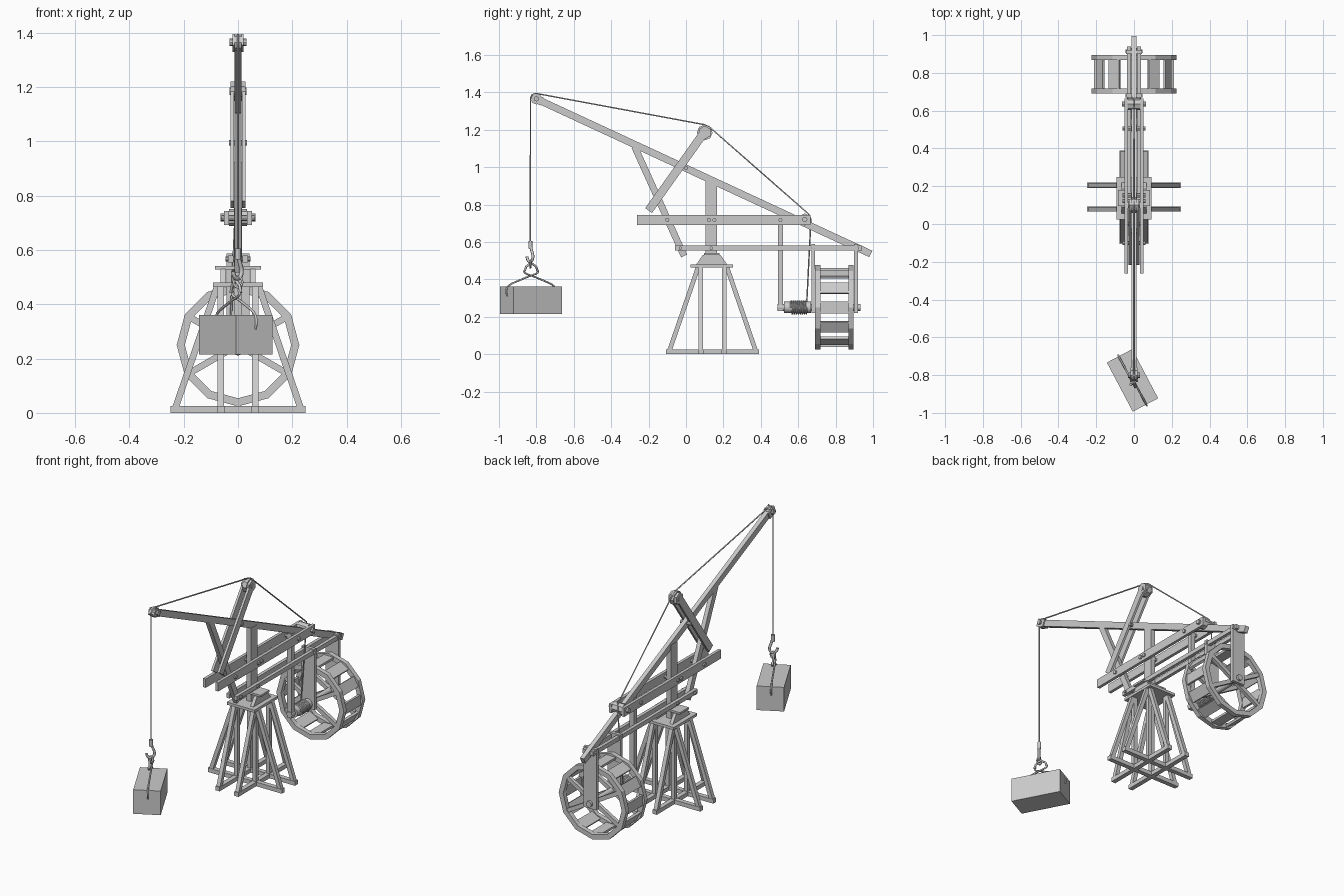
import bpy, bmesh, math
from mathutils import Vector, Matrix

if "Cube" in bpy.data.objects:
    bpy.data.objects.remove(bpy.data.objects["Cube"])

grey = bpy.data.materials.new("plain_grey")
grey.use_nodes = True
grey.diffuse_color = (0.6, 0.6, 0.6, 1)
grey.node_tree.nodes["Principled BSDF"].inputs["Base Color"].default_value = (0.6, 0.6, 0.6, 1)


def finish(name, bm, smooth=False):
    bmesh.ops.recalc_face_normals(bm, faces=bm.faces)
    mesh = bpy.data.meshes.new(name)
    bm.to_mesh(mesh)
    bm.free()
    mesh.materials.append(grey)
    obj = bpy.data.objects.new(name, mesh)
    bpy.context.collection.objects.link(obj)
    if smooth:
        for poly in mesh.polygons:
            poly.use_smooth = len(poly.vertices) == 4
    return obj


def beam(name, p, q, wide, deep):
    """Square timber from p to q; wide is across x (or y for sideways timbers)."""
    p, q = Vector(p), Vector(q)
    d = (q - p).normalized()
    side = Vector((0, 1, 0)) if abs(d.x) > 0.05 else Vector((1, 0, 0))
    up = d.cross(side)
    rot = Matrix((side, up, d)).transposed().to_4x4()
    bm = bmesh.new()
    bmesh.ops.create_cube(bm, size=1)
    bmesh.ops.scale(bm, vec=(wide, deep, (q - p).length), verts=bm.verts)
    bmesh.ops.transform(bm, matrix=Matrix.Translation((p + q) / 2) @ rot, verts=bm.verts)
    return finish(name, bm)


def cylinder(name, p, q, r, sides=12, smooth=True):
    p, q = Vector(p), Vector(q)
    rot = (q - p).to_track_quat('Z', 'Y').to_matrix().to_4x4()
    bm = bmesh.new()
    bmesh.ops.create_cone(bm, cap_ends=True, segments=sides, radius1=r, radius2=r, depth=(q - p).length)
    bmesh.ops.transform(bm, matrix=Matrix.Translation((p + q) / 2) @ rot, verts=bm.verts)
    return finish(name, bm, smooth)


def cross_pin(name, y, z, half, r, sides=8):
    return cylinder(name, (-half, y, z), (half, y, z), r, sides, sides > 8)


def cord(name, points, r, curved=False, closed=False):
    data = bpy.data.curves.new(name, 'CURVE')
    data.dimensions = '3D'
    data.bevel_depth = r
    data.bevel_resolution = 1
    data.use_fill_caps = True
    data.resolution_u = 4
    spline = data.splines.new('NURBS' if curved else 'POLY')
    spline.points.add(len(points) - 1)
    for point, co in zip(spline.points, points):
        point.co = (*co, 1)
    spline.use_endpoint_u = not closed
    spline.use_cyclic_u = closed
    data.materials.append(grey)
    obj = bpy.data.objects.new(name, data)
    bpy.context.collection.objects.link(obj)
    return obj


def extrude_x(name, profile, x0, x1):
    """Prism with a y,z profile between two x positions."""
    bm = bmesh.new()
    face = bm.faces.new([bm.verts.new((x0, y, z)) for y, z in profile])
    out = bmesh.ops.extrude_face_region(bm, geom=[face])
    verts = [v for v in out["geom"] if isinstance(v, bmesh.types.BMVert)]
    bmesh.ops.translate(bm, vec=(x1 - x0, 0, 0), verts=verts)
    return finish(name, bm)


# Base: crossed sills, upright posts and leaning legs
CY, OFF = 0.142, 0.063
for s in (-1, 1):
    beam("sill_across", (-0.248, CY + s * OFF, 0.0125), (0.248, CY + s * OFF, 0.0125), 0.028, 0.025)
    beam("sill_along", (s * OFF, CY - 0.248, 0.0125), (s * OFF, CY + 0.248, 0.0125), 0.028, 0.025)
    for t in (-1, 1):
        beam("base_post", (s * OFF, CY + t * OFF, 0.02), (s * OFF, CY + t * OFF, 0.465), 0.024, 0.024)
        beam("leg_along", (s * OFF, CY + t * 0.23, 0.02), (s * OFF, CY + t * 0.076, 0.468), 0.024, 0.024)
        beam("leg_across", (t * 0.23, CY + s * OFF, 0.02), (t * 0.076, CY + s * OFF, 0.468), 0.024, 0.024)

# Turning platform
beam("platform", (0, 0.025, 0.472), (0, 0.25, 0.472), 0.185, 0.016)
for s in (-1, 1):
    extrude_x("platform_cheek", [(0.055, 0.48), (0.22, 0.48), (0.185, 0.53), (0.09, 0.53)], s * 0.045, s * 0.065)
beam("platform_cap", (0, 0.095, 0.535), (0, 0.18, 0.535), 0.17, 0.012)

# Mast, jib and braces
beam("mast", (0, 0.135, 0.475), (0, 0.135, 0.925), 0.03, 0.062)
beam("jib", (0, -0.805, 1.367), (0, 0.988, 0.536), 0.026, 0.038)
beam("front_brace", (0, -0.275, 1.11), (0, -0.01, 0.525), 0.026, 0.036)
for s in (-1, 1):
    beam("raised_strut", (s * 0.021, 0.1, 1.19), (s * 0.021, -0.2, 0.768), 0.014, 0.045)
    beam("upper_rail", (s * 0.042, -0.262, 0.718), (s * 0.042, 0.665, 0.718), 0.018, 0.053)
    beam("lower_rail", (s * 0.026, -0.06, 0.567), (s * 0.026, 0.94, 0.567), 0.02, 0.026)

# Bolts through the timbers
for y in (-0.1, 0.122, 0.152, 0.505):
    cross_pin("upper_bolt", y, 0.718, 0.06, 0.011)
for y in (-0.03, 0.135, 0.68, 0.915):
    cross_pin("lower_bolt", y, 0.567, 0.046, 0.009)
cross_pin("strut_bolt", 0.0, 0.995, 0.034, 0.01)

# Rope pulleys at the tip, the strut top and the rear
for label, y, z, r, half in (("tip", -0.8, 1.365, 0.03, 0.013), ("strut", 0.1, 1.185, 0.042, 0.013),
                             ("rear", 0.635, 0.72, 0.032, 0.034)):
    cross_pin(label + "_pulley", y, z, half, r, 8)
    cross_pin(label + "_pulley_pin", y, z, half + (0.03 if label == "rear" else 0.018), 0.014, 8)
for s in (-1, 1):
    cross_pin("strut_head", 0.1, 1.185, 0.027, 0.036, 6)
    beam("tip_cheek", (s * 0.016, -0.825, 1.376), (s * 0.016, -0.77, 1.351), 0.007, 0.045)

# Hangers, axle and winding drum
AZ = 0.25
beam("front_hanger", (0, 0.505, 0.23), (0, 0.505, 0.74), 0.03, 0.027)
beam("middle_hanger", (0, 0.68, 0.22), (0, 0.68, 0.588), 0.085, 0.02)
beam("rear_hanger", (0, 0.909, 0.22), (0, 0.909, 0.588), 0.085, 0.02)
cylinder("axle", (0, 0.49, AZ), (0, 0.932, AZ), 0.018)
cylinder("drum", (0, 0.525, AZ), (0, 0.668, AZ), 0.031)
coil = []
for i in range(97):
    a = i * math.tau / 12
    coil.append((0.034 * math.cos(a), 0.56 + 0.0009 * i, AZ + 0.034 * math.sin(a)))
cord("drum_coil", coil, 0.0045)

# Treadwheel: two twelve-sided rims, crossed spokes and tread boards
for y in (0.704, 0.882):
    bm = bmesh.new()
    rings = []
    for r, dy in ((0.226, -0.014), (0.226, 0.014), (0.196, 0.014), (0.196, -0.014)):
        rings.append([bm.verts.new((r * math.cos(k * math.tau / 12), y + dy,
                                    AZ + r * math.sin(k * math.tau / 12))) for k in range(12)])
    for j in range(4):
        a, b = rings[j], rings[(j + 1) % 4]
        for k in range(12):
            n = (k + 1) % 12
            bm.faces.new((a[k], a[n], b[n], b[k]))
    finish("wheel_rim", bm)
    for angle in (30, 150):
        c, s = (0.2 * f(math.radians(angle)) for f in (math.cos, math.sin))
        beam("wheel_spoke", (-c, y, AZ - s), (c, y, AZ + s), 0.022, 0.024)
for k in range(12):
    bm = bmesh.new()
    bmesh.ops.create_cube(bm, size=1)
    bmesh.ops.scale(bm, vec=(0.014, 0.18, 0.064), verts=bm.verts)
    bmesh.ops.translate(bm, vec=(0.205, 0, 0), verts=bm.verts)
    turn = Matrix.Rotation(k * math.tau / 12, 4, 'Y')
    bmesh.ops.transform(bm, matrix=Matrix.Translation((0, 0.793, AZ)) @ turn, verts=bm.verts)
    finish("tread_board", bm)

# Hoisting rope
LY = -0.832
cord("hoist_rope", [(0, LY, 0.58), (0, LY, 1.37), (0, -0.822, 1.388), (0, -0.8, 1.394),
                    (0, 0.095, 1.228), (0, 0.125, 1.215), (0, 0.655, 0.75),
                    (-0.01, 0.668, 0.72), (-0.03, 0.645, AZ + 0.015)], 0.004)

# Crate turned on its rope
turn = Matrix.Translation((-0.008, -0.828, 0.288)) @ Matrix.Rotation(math.radians(-62.2), 4, 'Z')
bm = bmesh.new()
bmesh.ops.create_cube(bm, size=1)
bmesh.ops.scale(bm, vec=(0.294, 0.152, 0.146), verts=bm.verts)
bmesh.ops.transform(bm, matrix=turn, verts=bm.verts)
finish("crate", bm)

# Lifting tongs, links and hook
for s in (-1, 1):
    path = [(-0.03, 0.165), (-0.05, 0.152), (-0.02, 0.138), (0.02, 0.128), (0.09, 0.1),
            (0.15, 0.08), (0.16, 0.04), (0.142, 0.02)]
    tong = cord("tong_arm", [(s * u, s * 0.005, z) for u, z in path], 0.005, curved=True)
    tong.matrix_world = turn
    link = cord("tong_link", [(s * u, 0, z) for u, z in ((0.04, 0.155), (0.03, 0.18), (0.0, 0.2))], 0.006)
    link.matrix_world = turn
ring = [(0.016 * math.cos(i * math.tau / 12), LY, 0.482 + 0.02 * math.sin(i * math.tau / 12)) for i in range(12)]
cord("tong_ring", ring, 0.005, closed=True)
hook = [(0, 0.595), (0.003, 0.565), (0.018, 0.54), (0.022, 0.51), (0.0, 0.488), (-0.022, 0.5), (-0.026, 0.522)]
cord("hook", [(u * 0.7, LY + u * 0.7, z) for u, z in hook], 0.008, curved=True)
cylinder("hook_socket", (0, LY, 0.565), (0, LY, 0.605), 0.011, 10)
